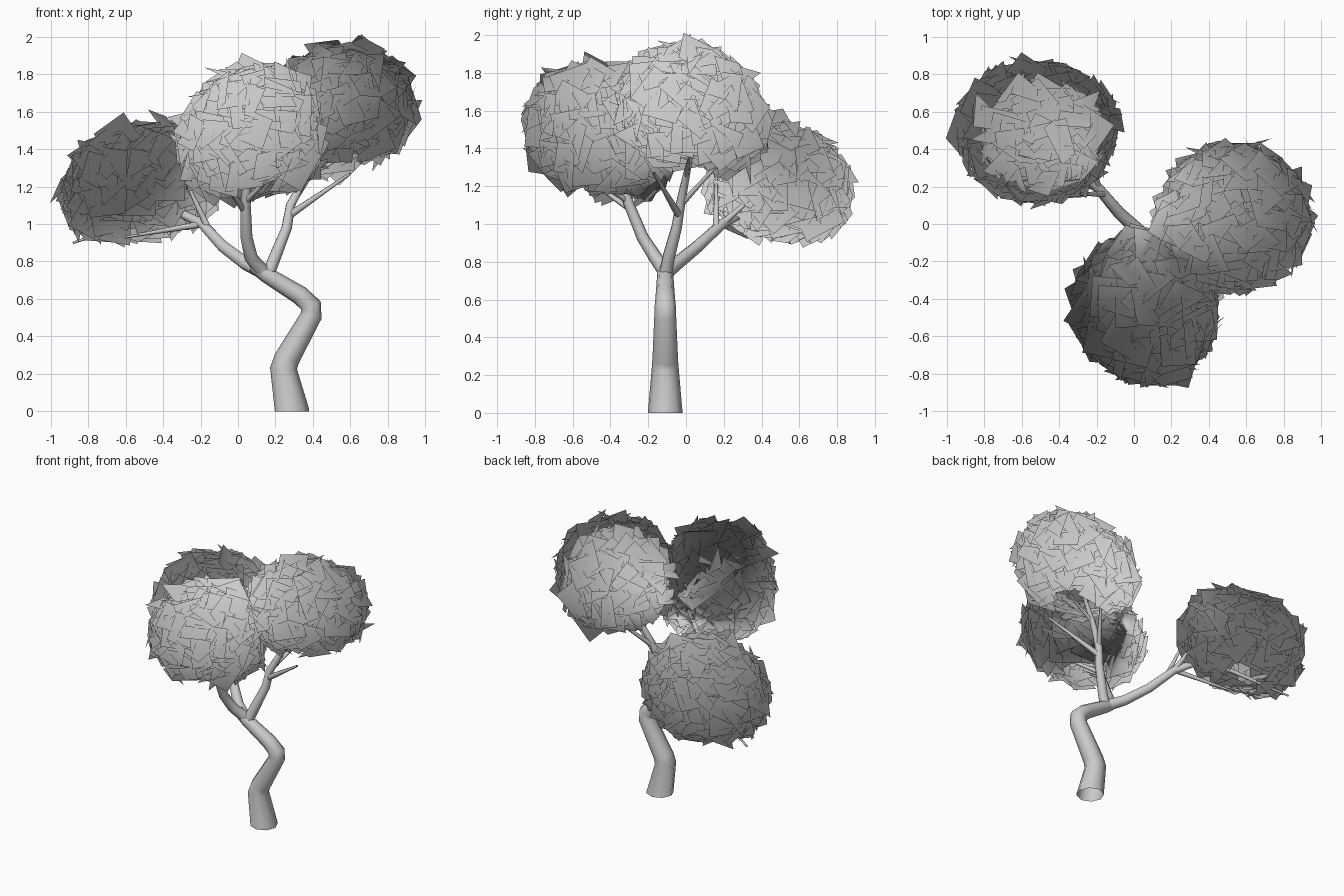
import bpy, bmesh, math, random
from mathutils import Vector

random.seed(5)
cube = bpy.data.objects.get("Cube")
if cube:
    bpy.data.objects.remove(cube, do_unlink=True)

grey = bpy.data.materials.new("light grey")
grey.use_nodes = True
COLOUR = (0.6, 0.6, 0.6, 1)
grey.diffuse_color = COLOUR
grey.node_tree.nodes["Principled BSDF"].inputs["Base Color"].default_value = COLOUR


def add_mesh(name, mesh):
    obj = bpy.data.objects.new(name, mesh)
    bpy.context.collection.objects.link(obj)
    mesh.materials.clear()
    mesh.materials.append(grey)
    return obj


def limb(name, points):
    """Tapered round tube through (x, y, z, radius) points."""
    curve = bpy.data.curves.new(name, "CURVE")
    curve.dimensions = "3D"
    curve.bevel_depth = 1
    curve.bevel_resolution = 2
    spline = curve.splines.new("POLY")
    spline.points.add(len(points) - 1)
    for p, (x, y, z, r) in zip(spline.points, points):
        p.co = (x, y, z, 1)
        p.radius = r
    temp = bpy.data.objects.new("temp", curve)
    bpy.context.collection.objects.link(temp)
    bpy.context.view_layer.update()
    graph = bpy.context.evaluated_depsgraph_get()
    mesh = bpy.data.meshes.new_from_object(temp.evaluated_get(graph))
    bpy.data.objects.remove(temp, do_unlink=True)
    mesh.shade_smooth()
    return add_mesh(name, mesh)


# Trunk and the three main branches
limb("trunk", [(0.287, -0.11, 0, 0.092), (0.287, -0.11, 0.01, 0.091),
               (0.243, -0.11, 0.23, 0.072), (0.26, -0.11, 0.28, 0.068),
               (0.39, -0.11, 0.51, 0.058), (0.39, -0.11, 0.565, 0.056),
               (0.33, -0.11, 0.62, 0.051), (0.15, -0.11, 0.73, 0.043),
               (0.08, -0.11, 0.78, 0.036)])
limb("back_branch", [(0.14, -0.11, 0.74, 0.04), (0.04, -0.05, 0.79, 0.037),
                     (-0.08, 0.06, 0.88, 0.033), (-0.19, 0.19, 1.0, 0.028),
                     (-0.33, 0.32, 1.07, 0.022), (-0.5, 0.45, 1.12, 0.012)])
limb("front_branch", [(0.13, -0.11, 0.75, 0.04), (0.07, -0.16, 0.82, 0.036),
                      (0.045, -0.23, 0.93, 0.032), (0.04, -0.3, 1.1, 0.028),
                      (0.05, -0.36, 1.27, 0.02), (0.07, -0.42, 1.45, 0.01)])
limb("left_branch", [(0.16, -0.11, 0.73, 0.036), (0.2, -0.09, 0.83, 0.034),
                     (0.26, -0.05, 0.98, 0.029), (0.28, -0.03, 1.1, 0.026),
                     (0.36, 0.0, 1.25, 0.02), (0.48, 0.04, 1.42, 0.01)])

# Thin twigs: start, end and base radius
twigs = [((-0.16, 0.16, 0.98), (-0.29, 0.16, 1.25), 0.018),
         ((-0.19, 0.19, 1.0), (-0.24, 0.42, 1.2), 0.018),
         ((-0.19, 0.19, 1.0), (-0.6, 0.32, 0.93), 0.018),
         ((-0.35, 0.34, 1.07), (-0.88, 0.55, 0.9), 0.018),
         ((0.04, -0.27, 1.06), (-0.1, -0.57, 1.27), 0.018),
         ((0.04, -0.31, 1.12), (0.24, -0.58, 1.32), 0.016),
         ((0.28, -0.04, 1.05), (0.6, -0.17, 1.27), 0.02),
         ((0.28, -0.03, 1.1), (0.45, 0.2, 1.35), 0.018),
         ((0.36, 0.0, 1.25), (0.58, 0.02, 1.37), 0.014)]
for i, (a, b, r) in enumerate(twigs):
    limb(f"twig_{i + 1}", [(*a, r), (*b, r * 0.35)])


def leaf_clump(name, centre, radii, drop, tilt):
    """Tilted dome of square leaf cards: radii above the centre, drop below."""
    centre = Vector(centre)
    count, floor = 310, -0.78
    bm = bmesh.new()
    for i in range(count):
        # Even spiral over the dome, open underneath
        h = 1 - (i + 0.5) / count * (1 - floor)
        turn = i * math.pi * (3 - math.sqrt(5))
        ring = math.sqrt(1 - h * h)
        out = Vector((ring * math.cos(turn), ring * math.sin(turn), h))
        size3 = Vector((radii[0], radii[1], radii[2] if h > 0 else drop))
        offset = out * size3 * random.uniform(0.84, 1.0)
        offset.z += offset.x * tilt[0] + offset.y * tilt[1]
        # Random lean and spin for each card
        lean = Vector([random.gauss(0, 0.28) for _ in range(3)])
        normal = Vector([o / r for o, r in zip(out, size3)])
        normal -= Vector((*tilt, 0)) * normal.z
        normal = (normal.normalized() + lean).normalized()
        u = normal.orthogonal().normalized()
        v = normal.cross(u)
        spin = random.uniform(0, math.tau)
        size = random.uniform(0.11, 0.16)
        corners = []
        for k in range(4):
            a = spin + k * math.pi / 2
            edge = math.cos(a) * u + math.sin(a) * v
            corners.append(bm.verts.new(centre + offset + size * edge))
        bm.faces.new(corners)
    mesh = bpy.data.meshes.new(name)
    bm.to_mesh(mesh)
    bm.free()
    mesh.shade_smooth()
    # Soft foliage shading: normals fan out from the middle of the crown
    heart = Vector((0.05, 0, 1.4))
    mesh.normals_split_custom_set_from_vertices(
        [(v.co - heart).normalized() for v in mesh.vertices])
    add_mesh(name, mesh)


leaf_clump("back_foliage", (-0.52, 0.49, 1.19), (0.41, 0.36, 0.34), 0.3, (0.12, -0.08))
leaf_clump("left_foliage", (0.53, 0.04, 1.58), (0.39, 0.37, 0.35), 0.3, (0.12, -0.12))
leaf_clump("front_foliage", (0.07, -0.45, 1.45), (0.37, 0.39, 0.37), 0.32, (0.06, -0.18))
